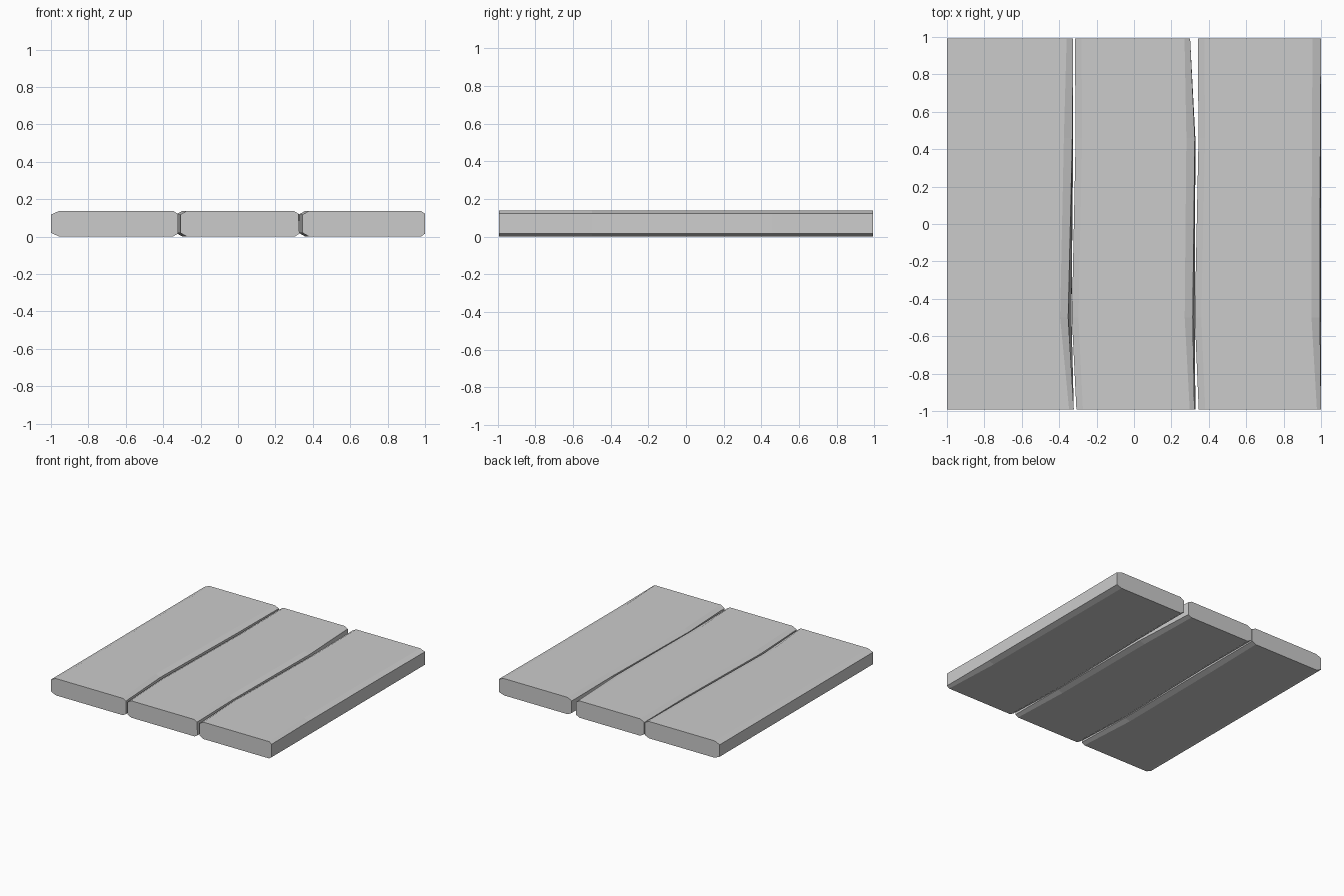
import bpy, bmesh

if "Cube" in bpy.data.objects:
    bpy.data.objects.remove(bpy.data.objects["Cube"])

HEIGHT = 0.138
STATIONS = (-0.993, -0.5, 0.46, 0.993)   # cross-sections along each board


def make_board(name, left, right_top, right_low, left_bevel, right_bevel):
    """Loft a bevelled eight-sided profile through the stations."""
    bm = bmesh.new()
    rings = []
    for y, l, rt, rl, lb, rb in zip(STATIONS, left, right_top, right_low,
                                    left_bevel, right_bevel):
        profile = ((l + lb, 0), (rl - rb, 0), (rl, 0.016), (rt, 0.122),
                   (rt - rb, HEIGHT), (l + lb, HEIGHT), (l, 0.118), (l, 0.02))
        rings.append([bm.verts.new((x, y, z)) for x, z in profile])
    for a, b in zip(rings, rings[1:]):
        for i in range(8):
            j = (i + 1) % 8
            bm.faces.new((a[i], a[j], b[j], b[i]))
    bm.faces.new(rings[0])
    bm.faces.new(rings[-1])
    bmesh.ops.recalc_face_normals(bm, faces=bm.faces)
    mesh = bpy.data.meshes.new(name)
    bm.to_mesh(mesh)
    bm.free()
    bpy.context.collection.objects.link(bpy.data.objects.new(name, mesh))


# Three planks, each with gently crooked edges
make_board("left_plank", (-1, -1, -1, -1),
           (-0.322, -0.352, -0.33, -0.325), (-0.322, -0.334, -0.325, -0.325),
           (0.045,) * 4, (0.025, 0.043, 0.045, 0.035))
make_board("middle_plank",
           (-0.308, -0.332, -0.312, -0.316),
           (0.323, 0.314, 0.325, 0.30), (0.328, 0.326, 0.328, 0.30),
           (0.035,) * 4, (0.025, 0.043, 0.045, 0.03))
make_board("right_plank",
           (0.346, 0.325, 0.345, 0.341),
           (1, 0.994, 0.996, 1), (1, 1, 1, 1),
           (0.035,) * 4, (0.022, 0.045, 0.045, 0.045))
